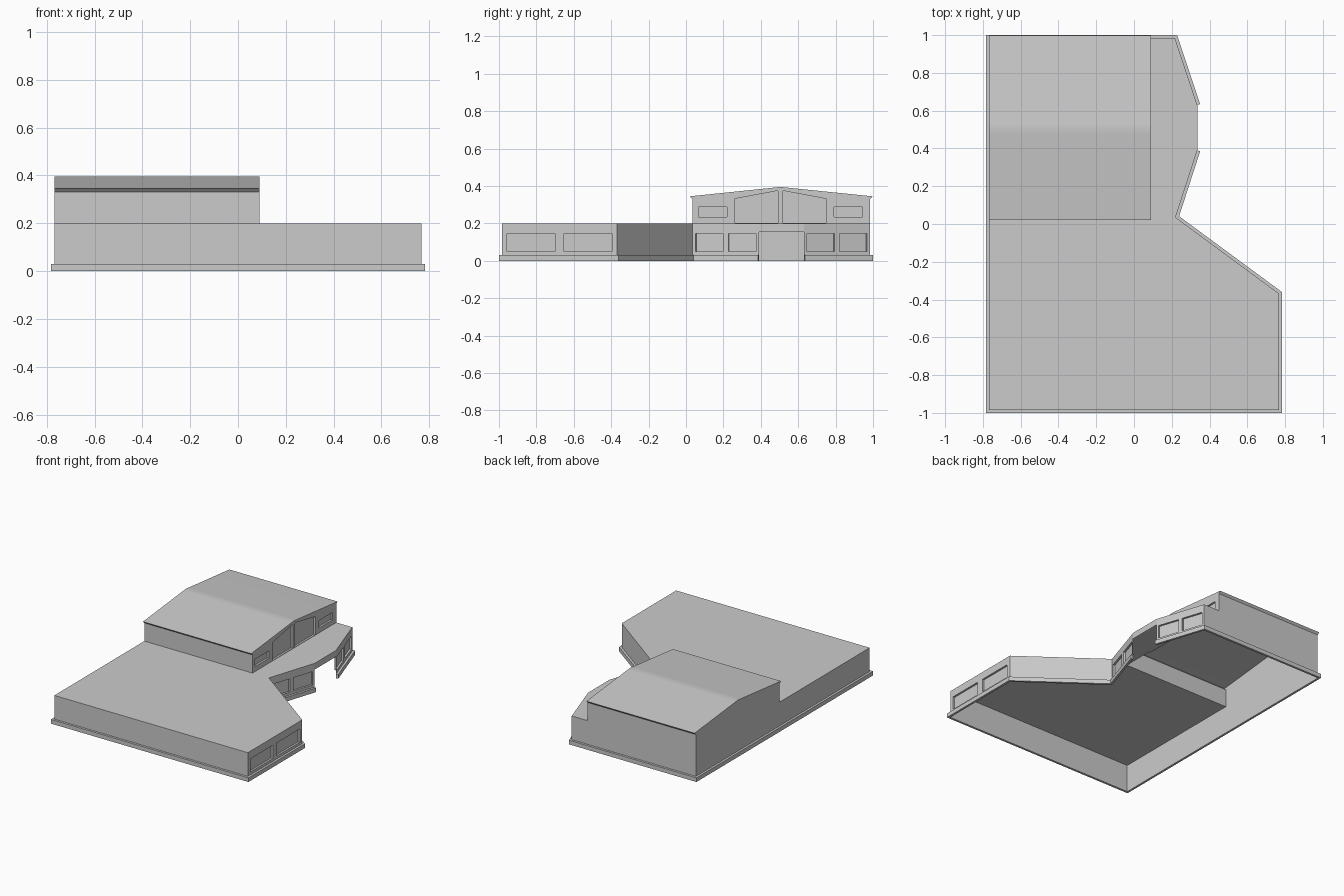
import bpy, bmesh
from mathutils import Vector

if "Cube" in bpy.data.objects:
    bpy.data.objects.remove(bpy.data.objects["Cube"])

X, Y, H, OFF, BASE = 0.767, 0.984, 0.2, 0.016, 0.03
GX, Y0 = 0.09, 0.035                      # upper block: gable plane, front wall
EAVE = [(Y0, 0.33), (0.02, 0.345), (0.475, 0.392), (0.505, 0.395),
        (0.535, 0.392), (0.998, 0.345), (Y, 0.33)]
# footprint, counter-clockwise, starting and ending at the doorway
FOOT = [(0.335, 0.63), (0.217, Y), (-X, Y), (-X, -Y), (X, -Y),
        (X, -0.368), (0.22, Y0), (0.335, 0.39)]


def finish(name, bm):
    me = bpy.data.meshes.new(name)
    bm.to_mesh(me)
    bm.free()
    ob = bpy.data.objects.new(name, me)
    bpy.context.collection.objects.link(ob)
    return ob


def face(bm, pts):
    return bm.faces.new([bm.verts.new(p) for p in pts])


def wall(name, p, q, outline, holes=(), depth=0.014):
    """Flat wall from p to q; outline and window holes are (distance, z) points."""
    p, q = Vector((*p, 0)), Vector((*q, 0))
    d = (q - p).normalized()
    n = Vector((d.y, -d.x, 0))
    bm = bmesh.new()
    edges = []
    rings = []
    for ring in [outline, *holes]:
        vs = [bm.verts.new(p + d * u + Vector((0, 0, z))) for u, z in ring]
        edges += [bm.edges.new((vs[i - 1], vs[i])) for i in range(len(vs))]
        rings.append(vs)
    if holes:
        bmesh.ops.triangle_fill(bm, edges=edges, normal=n, use_beauty=True)
    else:
        bm.faces.new(rings[0])
    # recessed panes with reveals
    for vs in rings[1:]:
        back = [bm.verts.new(v.co - n * depth) for v in vs]
        bm.faces.new(back)
        for i in range(len(vs)):
            bm.faces.new((vs[i - 1], vs[i], back[i], back[i - 1]))
    return finish(name, bm)


def rect(a, b, z0, z1):
    return [(a, z0), (b, z0), (b, z1), (a, z1)]


def window_wall(name, p, q):
    L = (Vector(q) - Vector(p)).length
    m, g = 0.045 * L, 0.04 * L
    holes = [rect(m, L / 2 - g, 0.05, 0.145), rect(L / 2 + g, L - m, 0.05, 0.145)]
    wall(name, p, q, rect(0, L, 0, H), holes)


# lower walls
window_wall("back_angled_wall", FOOT[0], FOOT[1])
window_wall("right_end_wall", FOOT[4], FOOT[5])
window_wall("front_angled_wall", FOOT[6], FOOT[7])
L = (Vector(FOOT[6]) - Vector(FOOT[5])).length
wall("diagonal_wall", FOOT[5], FOOT[6], rect(0, L, 0, H))
wall("front_wall", FOOT[3], FOOT[4], rect(0, 2 * X, 0, H))
wall("door_header", FOOT[7], FOOT[0], rect(0, 0.24, 0.155, H))

# back wall steps up to the upper eave
wall("back_wall", FOOT[1], FOOT[2],
     [(0, 0), (0.217 + X, 0), (0.217 + X, 0.33), (0.217 - GX, 0.33), (0.217 - GX, H), (0, H)])
# left wall carries the full gable
wall("left_wall", FOOT[2], FOOT[3],
     [(0, 0), (2 * Y, 0), (2 * Y, H), (Y - Y0, H)] + [(Y - y, z) for y, z in EAVE])

# upper walls with gable glazing
wall("upper_front_wall", (-X, Y0), (GX, Y0), rect(0, GX + X, H, 0.33))
panes = [rect(0.066, 0.22, 0.235, 0.288),
         [(0.262, 0.203), (0.492, 0.203), (0.492, 0.375), (0.262, 0.332)]]
panes += [[(1.01 - y, z) for y, z in r] for r in panes]
wall("gable_wall", (GX, 0), (GX, 1), [(Y0, H), (Y, H)] + EAVE[::-1], panes)

# lower flat roof around the upper block
bm = bmesh.new()
face(bm, [(x, y, H) for x, y in FOOT[3:] + [FOOT[0], FOOT[1], (GX, Y), (GX, Y0), (-X, Y0)]])
finish("lower_roof", bm)

# upper pitched roof with sloped eave strips
bm = bmesh.new()
cols = [[bm.verts.new((x, y, z)) for y, z in EAVE] for x in (-X, GX)]
for i in range(len(EAVE) - 1):
    f = bm.faces.new((cols[0][i], cols[1][i], cols[1][i + 1], cols[0][i + 1]))
    f.smooth = True
roof = finish("upper_roof", bm)
bpy.context.view_layer.objects.active = roof
roof.select_set(True)
bpy.ops.object.shade_smooth_by_angle(angle=0.5)

# plinth following the footprint, open at the doorway
pts = [Vector(p) for p in FOOT]
norms = []
for a, b in zip(pts, pts[1:]):
    d = (b - a).normalized()
    norms.append(Vector((d.y, -d.x)))
bm = bmesh.new()
prev = None
for i, p in enumerate(pts):
    n0, n1 = norms[max(i - 1, 0)], norms[min(i, len(norms) - 1)]
    o = p + (n0 + n1) * OFF / (1 + n0.dot(n1))
    ring = [bm.verts.new((*c, z)) for c, z in ((p, 0), (o, 0), (o, BASE), (p, BASE))]
    if prev:
        for k in range(3):
            bm.faces.new((prev[k], ring[k], ring[k + 1], prev[k + 1]))
    if i in (0, len(pts) - 1):
        bm.faces.new(ring)
    prev = ring
bmesh.ops.recalc_face_normals(bm, faces=bm.faces)
finish("plinth", bm)
